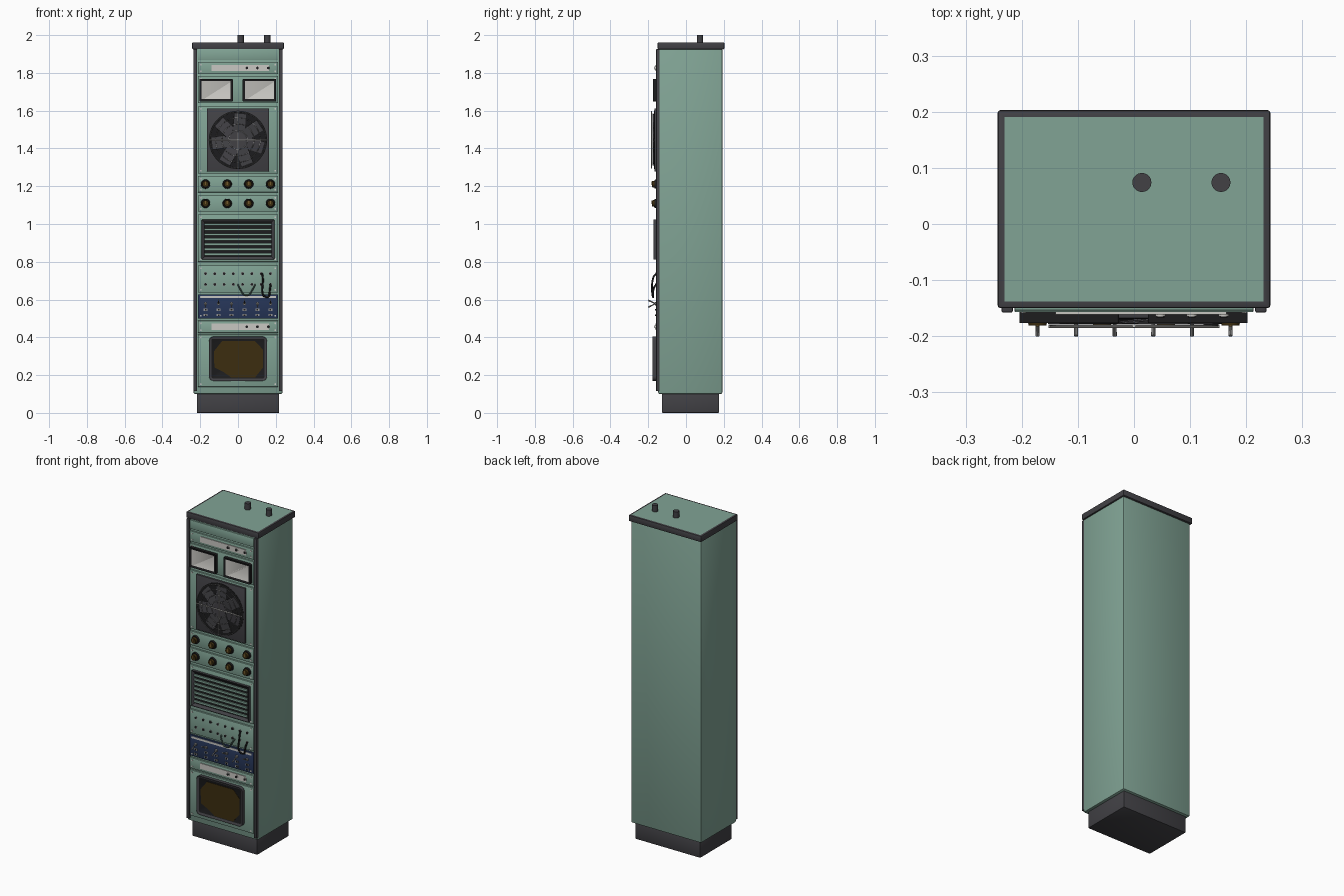
import bpy, bmesh
from math import pi, sin, cos
from mathutils import Matrix, Vector

if "Cube" in bpy.data.objects:
    bpy.data.objects.remove(bpy.data.objects["Cube"])


def material(name, *rgb):
    m = bpy.data.materials.new(name)
    m.use_nodes = True
    m.diffuse_color = (*rgb, 1)
    m.node_tree.nodes["Principled BSDF"].inputs["Base Color"].default_value = (*rgb, 1)
    return m


GREEN = material("sage green", 0.22, 0.37, 0.3)
CHAR = material("charcoal", 0.054, 0.053, 0.06)
BLACK = material("black", 0.012, 0.012, 0.013)
LIGHT = material("pale grey", 0.58, 0.57, 0.54)
METAL = material("steel", 0.3, 0.3, 0.3)
BROWN = material("dark amber glass", 0.045, 0.026, 0.005)
AMBER = material("brass", 0.17, 0.1, 0.025)
NAVY = material("navy", 0.02, 0.037, 0.1)
MOSS = material("grey green cable", 0.07, 0.12, 0.1)
made = []


def finish(name, bm, *mats):
    me = bpy.data.meshes.new(name)
    bmesh.ops.recalc_face_normals(bm, faces=bm.faces)
    bm.to_mesh(me)
    bm.free()
    for m in mats:
        me.materials.append(m)
    ob = bpy.data.objects.new(name, me)
    bpy.context.collection.objects.link(ob)
    made.append(ob)
    return ob


def cube(x0, x1, y0, y1, z0, z1):
    bm = bmesh.new()
    size = Matrix.Diagonal((x1 - x0, y1 - y0, z1 - z0, 1))
    mid = Matrix.Translation(((x0 + x1) / 2, (y0 + y1) / 2, (z0 + z1) / 2))
    bmesh.ops.create_cube(bm, size=1, matrix=mid @ size)
    return bm


def box(name, x0, x1, y0, y1, z0, z1, mat, bevel=0):
    bm = cube(x0, x1, y0, y1, z0, z1)
    if bevel:
        bmesh.ops.bevel(bm, geom=bm.edges[:], offset=bevel, segments=2, profile=0.5, affect='EDGES')
    return finish(name, bm, mat)


def bezel(name, x0, x1, z0, z1, front, border, depth, frame, inner, radius):
    """Rounded frame whose front face is inset and sunk."""
    bm = cube(x0, x1, front, -0.15, z0, z1)
    edges = [e for e in bm.edges if abs(e.verts[0].co.y - e.verts[1].co.y) > 0.001]
    bmesh.ops.bevel(bm, geom=edges, offset=radius, segments=4, profile=0.5, affect='EDGES')
    bm.normal_update()
    face = [f for f in bm.faces if f.normal.y < -0.9]
    bmesh.ops.inset_individual(bm, faces=face, thickness=border, depth=0)
    for v in face[0].verts:
        v.co.y += depth
    face[0].material_index = 1
    return finish(name, bm, frame, inner)


def rod(name, start, end, r, mat, r2=None, seg=20):
    """Cylinder or cone between two points."""
    a, b = Vector(start), Vector(end)
    turn = (b - a).to_track_quat('Z', 'Y').to_matrix().to_4x4()
    bm = bmesh.new()
    bmesh.ops.create_cone(bm, cap_ends=True, segments=seg, radius1=r, radius2=r if r2 is None else r2,
                          depth=(b - a).length, matrix=Matrix.Translation((a + b) / 2) @ turn)
    return finish(name, bm, mat)


def disc(name, x, z, r, back, front, mat, r2=None, seg=20):
    return rod(name, (x, back, z), (x, front, z), r, mat, r2, seg)


def wire(name, points, r, mat, cyclic=False, smooth=True):
    cu = bpy.data.curves.new(name, 'CURVE')
    cu.dimensions = '3D'
    cu.bevel_depth, cu.bevel_resolution, cu.resolution_u = r, 1, 6
    sp = cu.splines.new('BEZIER' if smooth else 'POLY')
    pts = sp.bezier_points if smooth else sp.points
    pts.add(len(points) - 1)
    for p, co in zip(pts, points):
        if smooth:
            p.co = co
            p.handle_left_type = p.handle_right_type = 'AUTO'
        else:
            p.co = (*co, 1)
    sp.use_cyclic_u = cyclic
    cu.materials.append(mat)
    ob = bpy.data.objects.new(name, cu)
    bpy.context.collection.objects.link(ob)


def panel(name, z0, z1, mat=GREEN):
    """Rack panel with a screw in each corner."""
    box(name, -0.213, 0.213, -0.157, -0.14, z0, z1, mat, 0.002)
    for x in (-0.197, 0.197):
        for z in (z0 + 0.014, z1 - 0.014):
            disc(name + "_screw", x, z, 0.005, -0.155, -0.159, LIGHT, seg=8)


# Cabinet shell, plinth, cap, stubs and front rails
box("cabinet", -0.235, 0.235, -0.147, 0.192, 0.1, 1.93, GREEN, 0.008)
box("plinth", -0.218, 0.218, -0.127, 0.175, 0, 0.105, CHAR, 0.004)
cap = cube(-0.243, 0.243, -0.15, 0.203, 1.925, 1.962)
bmesh.ops.bevel(cap, geom=cap.edges[:], offset=0.005, segments=2, profile=0.5, affect='EDGES')
cap.normal_update()
lid = [max(cap.faces, key=lambda f: f.calc_center_median().z + f.calc_area())]
bmesh.ops.inset_individual(cap, faces=lid, thickness=0.01, depth=0)
lid[0].material_index = 1
finish("top_cap", cap, CHAR, GREEN)
for x in (0.014, 0.155):
    rod("top_stub", (x, 0.074, 1.95), (x, 0.074, 2), 0.017, CHAR)
for s in (-1, 1):
    box("front_rail", min(s * 0.216, s * 0.236), max(s * 0.216, s * 0.236), -0.158, -0.14,
        0.115, 1.926, CHAR, 0.003)

# Blank panel and the two label strips with buttons
box("blank_panel", -0.213, 0.213, -0.154, -0.14, 1.868, 1.922, GREEN, 0.002)
for z in (1.826, 0.456):
    panel("strip_panel", z - 0.032, z + 0.032)
    box("label_plate", -0.14, 0.165, -0.161, -0.155, z - 0.017, z + 0.017, LIGHT)
    for x in (0.047, 0.103, 0.16):
        disc("button_collar", x, z, 0.009, -0.16, -0.165, LIGHT)
        disc("button", x, z, 0.007, -0.163, -0.167, BLACK)

# Twin displays
panel("display_panel", 1.64, 1.783)
for x in (-0.204, 0.025):
    bezel("display", x, x + 0.177, 1.649, 1.768, -0.176, 0.012, 0.004, BLACK, LIGHT, 0.004)

# Fan with blades and wire guard
FZ = 1.445
panel("fan_panel", 1.268, 1.623)
box("fan_housing", -0.164, 0.164, -0.168, -0.15, FZ - 0.167, FZ + 0.167, CHAR, 0.003)
disc("fan_opening", 0, FZ, 0.155, -0.16, -0.1695, BLACK, seg=48)
for i in range(7):
    bm = cube(0.03, 0.138, -0.003, 0, -0.032, 0.032)
    bm.transform(Matrix.Translation((0, -0.171, FZ)) @ Matrix.Rotation(i * 2 * pi / 7 + 0.3, 4, 'Y')
                 @ Matrix.Rotation(0.12, 4, 'X'))
    finish("fan_blade", bm, CHAR)
disc("fan_hub", 0, FZ, 0.04, -0.165, -0.177, CHAR, seg=32)
for r in (0.05, 0.085, 0.118, 0.149):
    ring = [(r * cos(a * pi / 24), -0.181, FZ + r * sin(a * pi / 24)) for a in range(48)]
    wire("guard_ring", ring, 0.0018, METAL, True, False)
for a in (0, pi / 2):
    d = Vector((cos(a), 0, sin(a))) * 0.152
    c = Vector((0, -0.182, FZ))
    rod("guard_spoke", c - d, c + d, 0.003, LIGHT, seg=8)

# Rotary knob panels
for z in (1.211, 1.109):
    panel("knob_panel", z - 0.043, z + 0.043)
    for x in (-0.172, -0.057, 0.057, 0.172):
        disc("knob_skirt", x, z, 0.025, -0.155, -0.167, BLACK, 0.023, 24)
        disc("knob", x, z, 0.018, -0.166, -0.181, BROWN, 0.016)
        box("knob_pointer", x - 0.003, x + 0.003, -0.183, -0.18, z - 0.004, z + 0.015, AMBER)

# Louvred vent
panel("vent_panel", 0.8, 1.05)
bezel("vent_frame", -0.192, 0.192, 0.812, 1.025, -0.172, 0.015, 0.012, CHAR, BLACK, 0.003)
for i in range(7):
    z = 0.84 + i * 0.0262
    box("vent_slat", -0.177, 0.177, -0.168, -0.158, z - 0.006, z + 0.006, GREEN)

# Patch bay with two cables
panel("patch_panel", 0.637, 0.78)
for i in range(8):
    for z in (0.737, 0.68):
        x = -0.172 + i * 0.0491
        disc("jack_ring", x, z, 0.009, -0.155, -0.159, METAL, seg=12)
        disc("jack", x, z, 0.007, -0.156, -0.161, BLACK, seg=12)
wire("grey_cable", [(0, -0.158, 0.68), (0.006, -0.17, 0.665), (0.045, -0.172, 0.622),
                    (0.084, -0.17, 0.665), (0.09, -0.158, 0.68)], 0.004, MOSS)
wire("black_cable", [(0.128, -0.158, 0.737), (0.131, -0.172, 0.72), (0.152, -0.174, 0.612),
                     (0.17, -0.17, 0.66), (0.172, -0.158, 0.68)], 0.005, BLACK)

# Navy switch panel
panel("switch_panel", 0.5, 0.627, NAVY)
box("switch_label", -0.2, 0.2, -0.159, -0.155, 0.608, 0.62, LIGHT)
for i in range(6):
    x = -0.172 + i * 0.0688
    tilt = 0.018 if i % 2 else -0.018
    disc("toggle_nut", x, 0.578, 0.009, -0.155, -0.165, METAL, seg=6)
    rod("toggle_lever", (x, -0.162, 0.578), (x, -0.199, 0.578 + tilt), 0.003, METAL, 0.004, 10)
    for z in (0.546, 0.518):
        box("slide_switch", x - 0.01, x + 0.01, -0.16, -0.155, z - 0.006, z + 0.006, METAL)
        box("slide_tab", x - 0.004, x + 0.004, -0.163, -0.158, z - 0.004, z + 0.004, BLACK)

# Picture tube
panel("tube_panel", 0.138, 0.414)
bezel("tube_frame", -0.153, 0.153, 0.17, 0.404, -0.178, 0.012, 0.006, CHAR, BLACK, 0.022)
outline = [(-0.085, 0.38), (0.09, 0.38), (0.132, 0.335), (0.132, 0.24), (0.09, 0.187),
           (-0.035, 0.187), (-0.075, 0.215), (-0.125, 0.24), (-0.128, 0.325)]
bm = bmesh.new()
glass = bm.faces.new([bm.verts.new((x, -0.173, z)) for x, z in outline])
bmesh.ops.inset_individual(bm, faces=[glass], thickness=0.03, depth=0)
for v in glass.verts:
    v.co.y -= 0.002
finish("tube_glass", bm, BROWN)

# Smooth the rounded parts, keep hard edges
bpy.ops.object.select_all(action='DESELECT')
for ob in made:
    ob.select_set(True)
bpy.context.view_layer.objects.active = made[0]
bpy.ops.object.shade_smooth_by_angle(angle=0.6)
